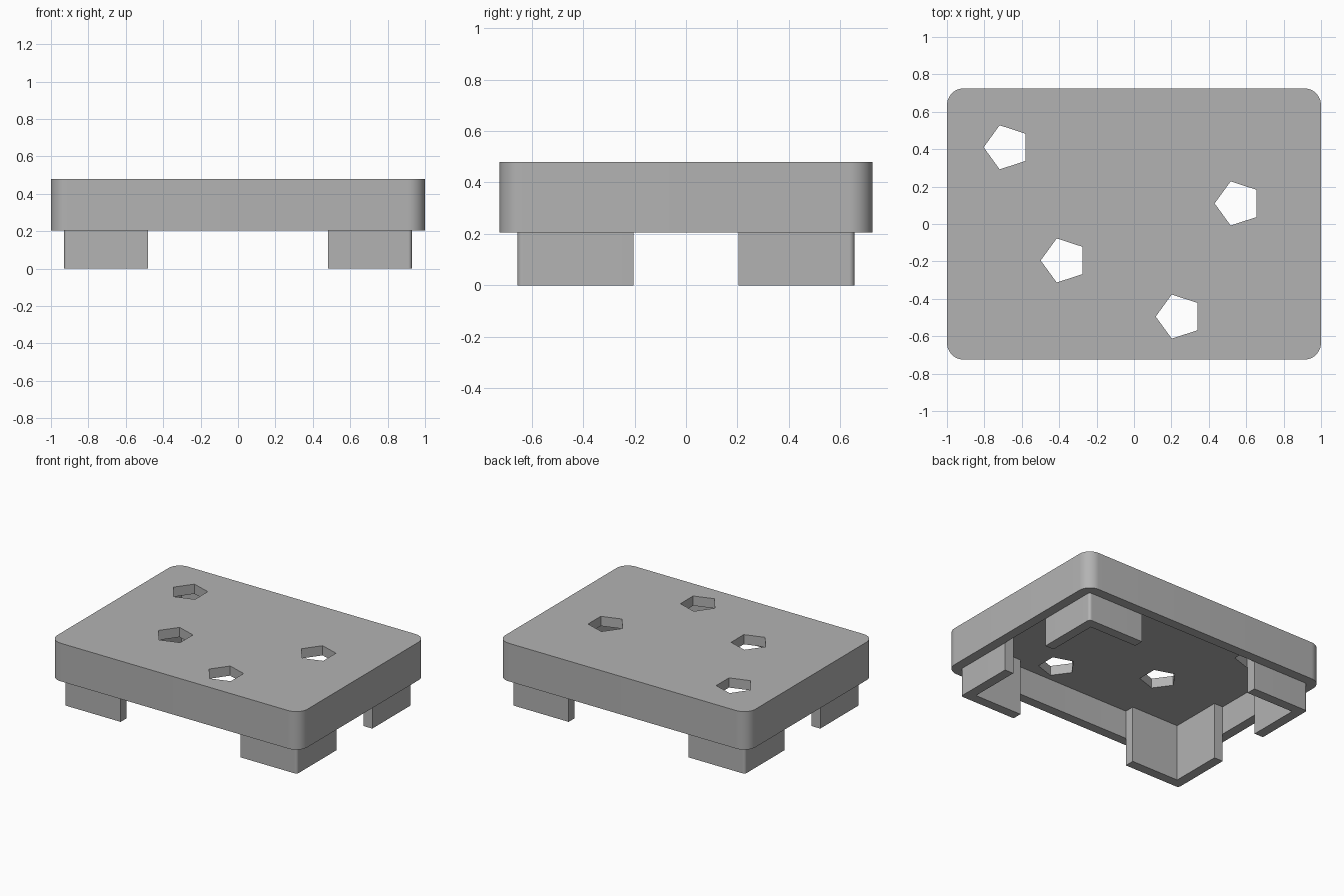
import bpy
import bmesh
from math import cos, sin, pi, radians

if "Cube" in bpy.data.objects:
    bpy.data.objects.remove(bpy.data.objects["Cube"])

HALF_X, HALF_Y, TOP = 1.0, 0.725, 0.48
WALL, RIM_Z, CEILING = 0.07, 0.205, 0.41
RADIUS = 0.09
LEG_X, LEG_Y = 0.48, 0.205      # inner ends of the leg arms

grey = bpy.data.materials.new("plain grey")
grey.use_nodes = True
colour = (0.45, 0.45, 0.45, 1)
grey.diffuse_color = colour
grey.node_tree.nodes["Principled BSDF"].inputs["Base Color"].default_value = colour


def arc(cx, cy, r, start, steps=12):
    """Quarter circle, counter-clockwise from the start angle."""
    return [(cx + r * cos(start + pi / 2 * i / steps),
             cy + r * sin(start + pi / 2 * i / steps)) for i in range(steps + 1)]


def rounded_rect(hx, hy, r):
    corners = [(1, 1), (-1, 1), (-1, -1), (1, -1)]
    return [p for k, (sx, sy) in enumerate(corners)
            for p in arc(sx * (hx - r), sy * (hy - r), r, k * pi / 2)]


def prism(name, outline, z0, z1):
    """Extrude a flat outline between two heights."""
    bm = bmesh.new()
    base = bm.faces.new([bm.verts.new((x, y, z0)) for x, y in outline])
    out = bmesh.ops.extrude_face_region(bm, geom=[base])
    for v in out["geom"]:
        if isinstance(v, bmesh.types.BMVert):
            v.co.z = z1
    bmesh.ops.recalc_face_normals(bm, faces=bm.faces)
    mesh = bpy.data.meshes.new(name)
    bm.to_mesh(mesh)
    bm.free()
    mesh.materials.append(grey)
    obj = bpy.data.objects.new(name, mesh)
    bpy.context.collection.objects.link(obj)
    return obj


def activate(obj):
    bpy.ops.object.select_all(action='DESELECT')
    obj.select_set(True)
    bpy.context.view_layer.objects.active = obj


def smooth(obj):
    activate(obj)
    bpy.ops.object.shade_smooth_by_angle(angle=radians(30))


def cut(obj, cutter):
    mod = obj.modifiers.new("cut", 'BOOLEAN')
    mod.operation = 'DIFFERENCE'
    mod.solver = 'EXACT'
    mod.object = cutter
    activate(obj)
    bpy.ops.object.modifier_apply(modifier=mod.name)
    bpy.data.objects.remove(cutter)


# Tray: rounded slab, hollow underneath
tray = prism("tray", rounded_rect(HALF_X, HALF_Y, RADIUS), RIM_Z, TOP)
inner_x, inner_y, inner_r = HALF_X - WALL, HALF_Y - WALL, RADIUS - WALL
cut(tray, prism("cavity_cutter", rounded_rect(inner_x, inner_y, inner_r), 0, CEILING))

# Four five-sided holes through the top
for cx, cy in [(-0.68, 0.41), (0.555, 0.11), (-0.375, -0.195), (0.24, -0.495)]:
    pentagon = [(cx - 0.124 * cos(2 * pi * i / 5), cy - 0.124 * sin(2 * pi * i / 5))
                for i in range(5)]
    cut(tray, prism("hole_cutter", pentagon, 0.3, 0.6))
smooth(tray)

# L-shaped corner legs, running from the floor up to the tray ceiling
leg_outline = [(LEG_X, inner_y - WALL), (inner_x - WALL, inner_y - WALL),
               (inner_x - WALL, LEG_Y), (inner_x, LEG_Y)]
leg_outline += arc(inner_x - inner_r, inner_y - inner_r, inner_r, 0)
leg_outline += [(LEG_X, inner_y)]
for side, sx in (("left", 1), ("right", -1)):
    for end, sy in (("front", -1), ("back", 1)):
        smooth(prism(f"{end}_{side}_leg", [(x * sx, y * sy) for x, y in leg_outline],
                     0, CEILING + 0.01))
